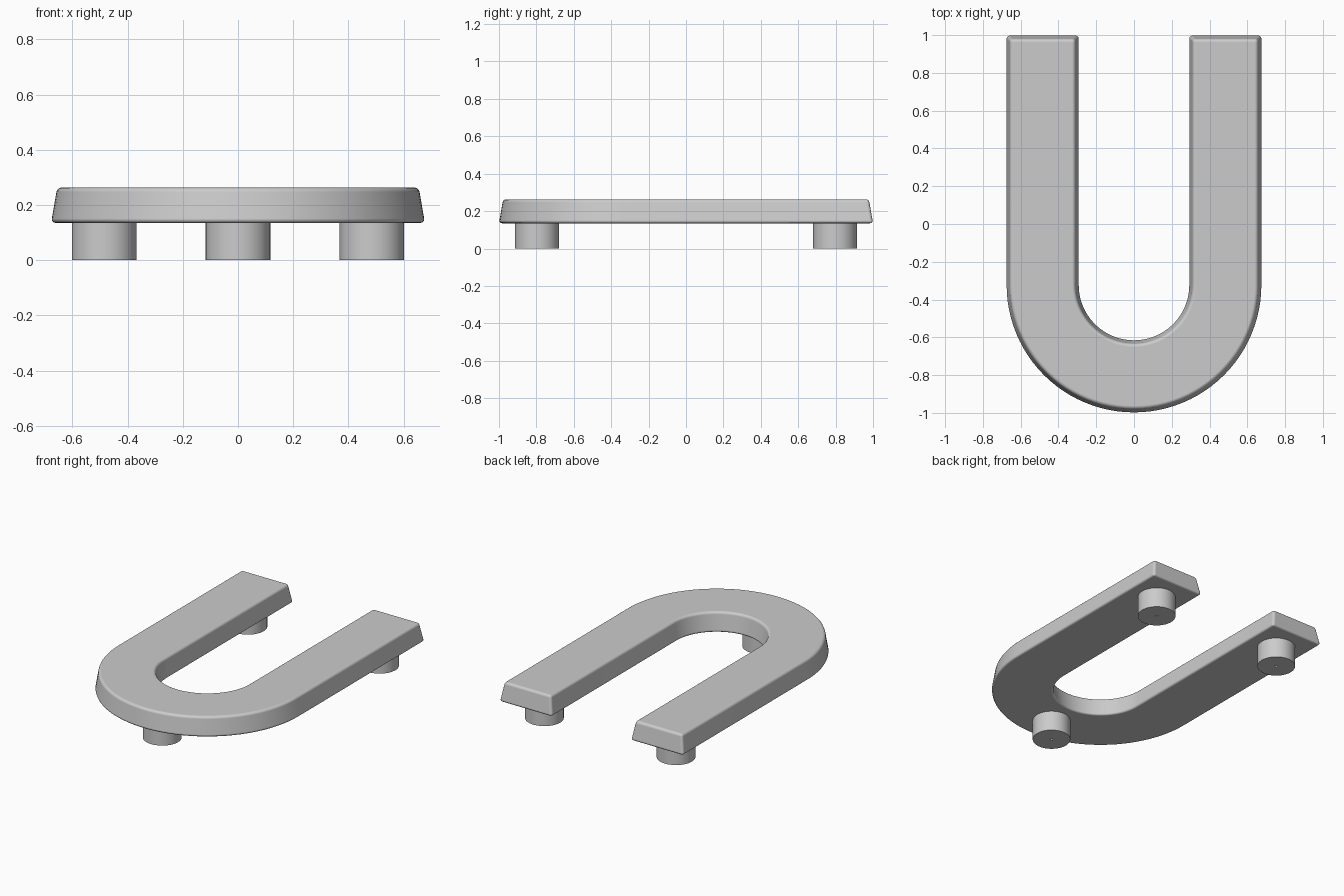
import bpy, bmesh, math
from mathutils import Vector

if "Cube" in bpy.data.objects:
    bpy.data.objects.remove(bpy.data.objects["Cube"], do_unlink=True)

OUTER, INNER = 0.677, 0.29      # radii of the bend at the base
BEND_Y, END_Y = -0.323, 1.0     # bend centre and tips of the arms
BASE_Z, TOP_Z = 0.135, 0.263
DRAFT = 0.022                   # inward slope of the side walls
STEPS = 48

grey = bpy.data.materials.new("plain grey")
grey.use_nodes = True
colour = (0.6, 0.6, 0.6, 1)
grey.diffuse_color = colour
grey.node_tree.nodes["Principled BSDF"].inputs["Base Color"].default_value = colour


def make_object(name, bm):
    bmesh.ops.recalc_face_normals(bm, faces=bm.faces)
    for face in bm.faces:
        face.smooth = True
    mesh = bpy.data.meshes.new(name)
    bm.to_mesh(mesh)
    bm.free()
    mesh.materials.append(grey)
    obj = bpy.data.objects.new(name, mesh)
    bpy.context.collection.objects.link(obj)
    return obj


def u_outline(inset):
    """U-shaped outline, drawn in by the inset on every side."""
    def arc(radius):
        return [(radius * math.cos(a), BEND_Y + radius * math.sin(a))
                for a in (math.pi * (1 + i / STEPS) for i in range(STEPS + 1))]
    big, small, tip = OUTER - inset, INNER + inset, END_Y - inset
    return (arc(big) + [(big, tip), (small, tip)]
            + arc(small)[::-1] + [(-small, tip), (-big, tip)])


# U-shaped handle body with sloped walls and rounded edges
bm = bmesh.new()
lower = [bm.verts.new((x, y, BASE_Z)) for x, y in u_outline(0)]
upper = [bm.verts.new((x, y, TOP_Z)) for x, y in u_outline(DRAFT)]
bm.faces.new(lower[::-1])
bm.faces.new(upper)
for i in range(len(lower)):
    j = (i + 1) % len(lower)
    bm.faces.new((lower[i], lower[j], upper[j], upper[i]))
body = make_object("u_body", bm)
bevel = body.modifiers.new("rounded edges", "BEVEL")
bevel.width = 0.016
bevel.segments = 4
bevel.limit_method = "ANGLE"
bevel.angle_limit = math.radians(40)
bevel.harden_normals = True


# Round standoffs with a small screw hole underneath
def add_foot(name, x, y):
    bm = bmesh.new()
    profile = [(0, 0.1), (0.009, 0.1), (0.009, 0), (0.117, 0),
               (0.117, BASE_Z + 0.01), (0, BASE_Z + 0.01)]
    verts = [bm.verts.new((r, 0, z)) for r, z in profile]
    edges = [bm.edges.new(pair) for pair in zip(verts, verts[1:])]
    bmesh.ops.spin(bm, geom=verts + edges, cent=(0, 0, 0), axis=(0, 0, 1),
                   angle=math.tau, steps=STEPS)
    bmesh.ops.remove_doubles(bm, verts=bm.verts, dist=1e-5)
    foot = make_object(name, bm)
    foot.location = Vector((x, y, 0))
    bpy.ops.object.select_all(action="DESELECT")
    foot.select_set(True)
    bpy.context.view_layer.objects.active = foot
    bpy.ops.object.shade_smooth_by_angle(angle=math.radians(30))


add_foot("front_foot", 0, -0.797)
add_foot("back_left_foot", 0.485, 0.797)
add_foot("back_right_foot", -0.485, 0.797)
